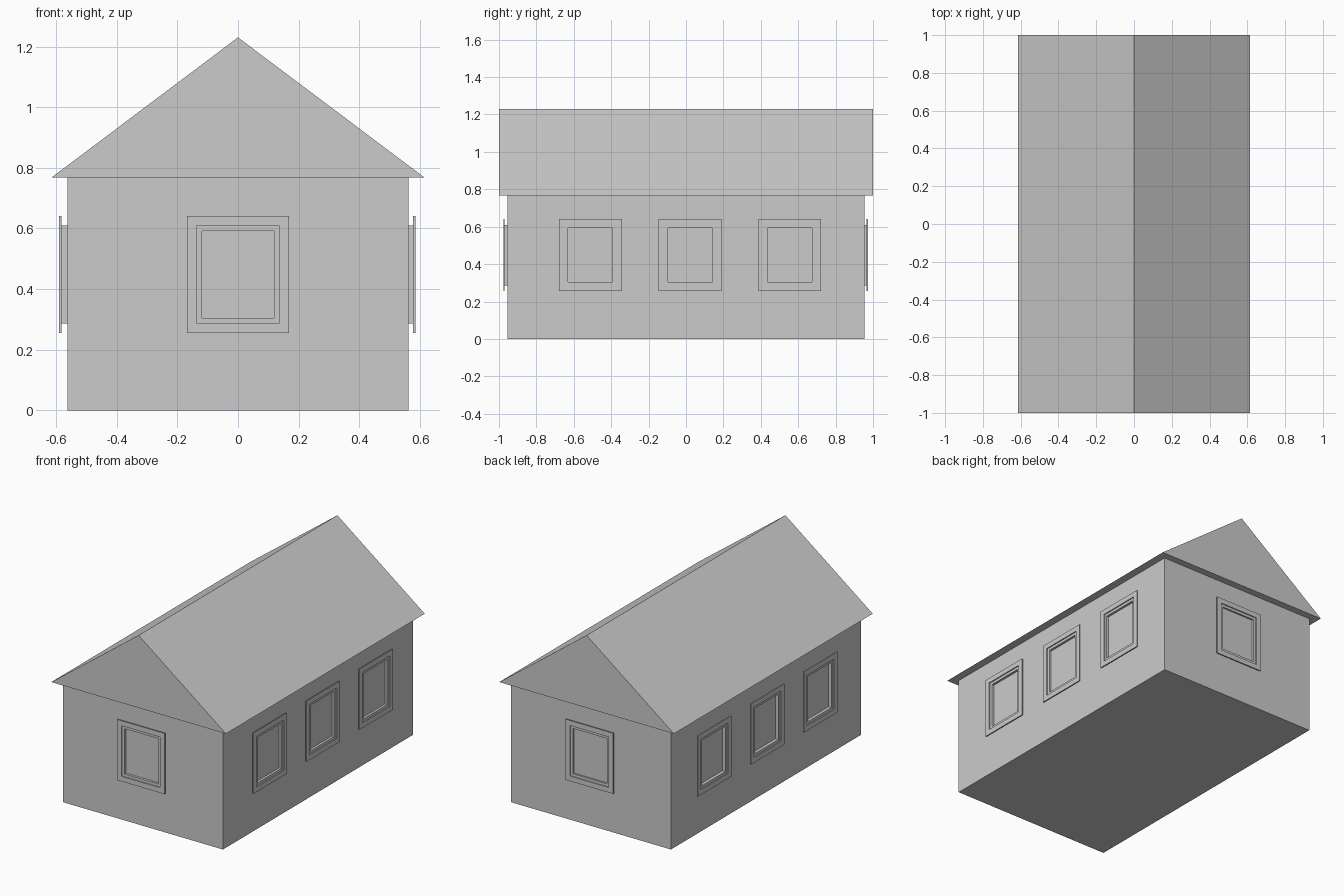
import bpy
from math import radians, pi
from mathutils import Matrix, Vector

if "Cube" in bpy.data.objects:
    bpy.data.objects.remove(bpy.data.objects["Cube"])

WX, WY = 0.563, 0.955      # wall half sizes
EAVE, PEAK = 0.768, 1.23   # roof heights
WIN_Z = 0.448              # window centre height


def add_mesh(name, verts, faces):
    mesh = bpy.data.meshes.new(name)
    mesh.from_pydata(verts, [], faces)
    mesh.update()
    obj = bpy.data.objects.new(name, mesh)
    bpy.context.collection.objects.link(obj)
    return obj


def box(name, size, centre):
    bpy.ops.mesh.primitive_cube_add(size=1, location=centre)
    obj = bpy.context.object
    obj.name = name
    obj.scale = size
    return obj


def frame(name, outer, inner, d0, d1, matrix):
    """Rectangular ring facing -y, from depth d0 to d1 in front of the wall."""
    verts = [(sx * w, -d, sz * h)
             for d in (d0, d1)
             for w, h in (outer, inner)
             for sx, sz in ((-1, -1), (1, -1), (1, 1), (-1, 1))]
    faces = []
    for i in range(4):
        j = (i + 1) % 4
        faces += [(8 + i, 8 + j, 12 + j, 12 + i),   # front
                  (j, i, 4 + i, 4 + j),             # back
                  (i, j, 8 + j, 8 + i),             # outside
                  (4 + j, 4 + i, 12 + i, 12 + j)]   # inside
    obj = add_mesh(name, verts, faces)
    obj.matrix_world = matrix


def window(name, x, y, angle, depth):
    m = Matrix.Translation(Vector((x, y, WIN_Z))) @ Matrix.Rotation(radians(angle), 4, 'Z')
    lip = depth - 0.007
    frame(name + "_sash", (0.136, 0.161), (0.119, 0.144), 0.0, lip, m)
    frame(name + "_trim", (0.168, 0.193), (0.136, 0.161), lip, depth, m)


# Walls
box("walls", (2 * WX, 2 * WY, EAVE), (0, 0, EAVE / 2))

# Solid gabled roof
profile = [(-0.615, EAVE), (0.615, EAVE), (0, PEAK)]
add_mesh("roof", [(x, y, z) for y in (-1, 1) for x, z in profile],
         [(0, 1, 2), (5, 4, 3), (0, 3, 4, 1), (1, 4, 5, 2), (2, 5, 3, 0)])

# End windows
window("front_window", 0, -WY, 0, 0.022)
window("back_window", 0, WY, 180, 0.018)

# Three windows along each side
for i in range(3):
    y = 0.022 + (i - 1) * 0.533
    window(f"right_window_{i + 1}", WX, y, 90, 0.022)
    window(f"left_window_{i + 1}", -WX, y, -90, 0.027)
